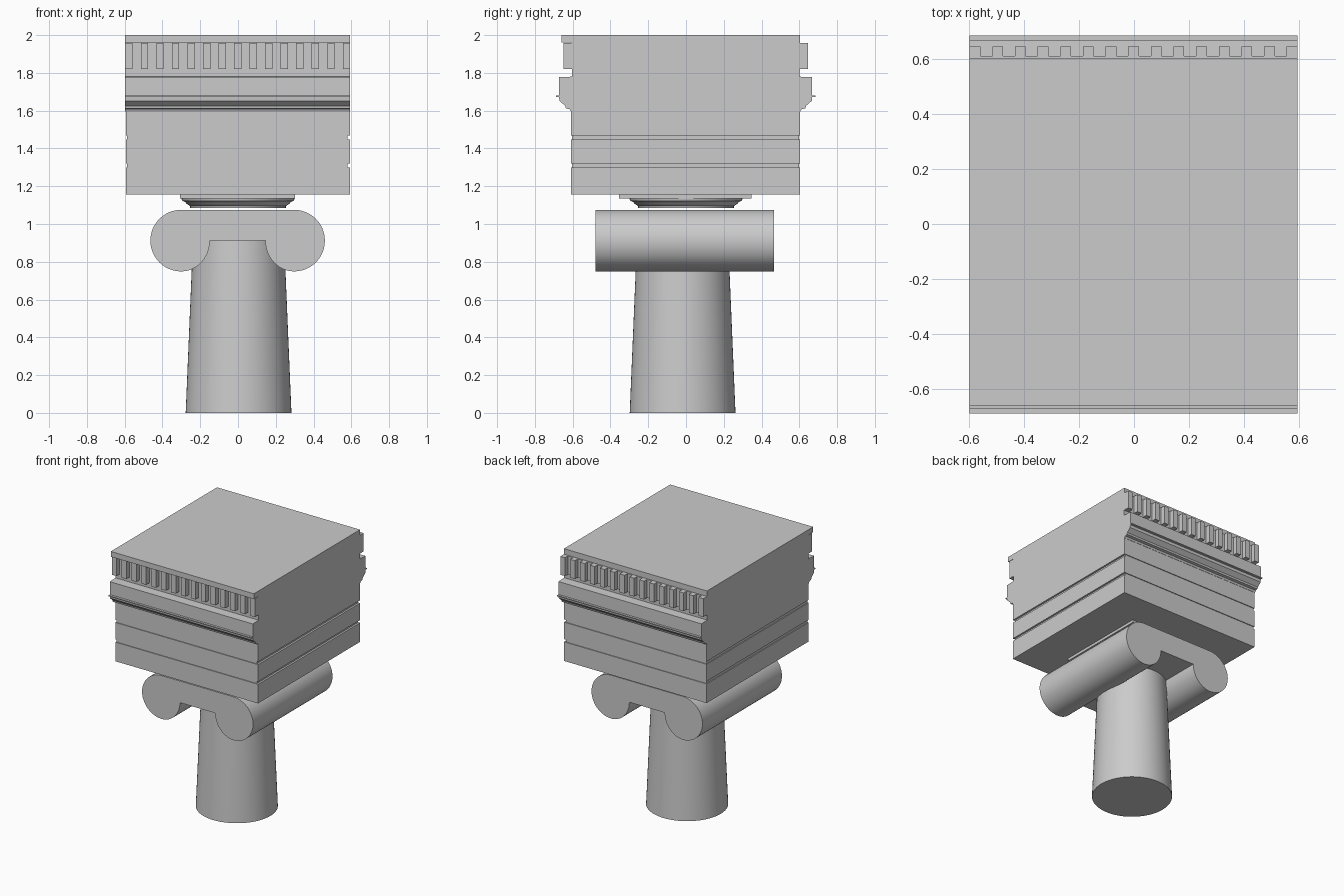
import bpy, bmesh, math

if "Cube" in bpy.data.objects:
    bpy.data.objects.remove(bpy.data.objects["Cube"])


def finish(name, bm, smooth=False):
    bmesh.ops.recalc_face_normals(bm, faces=bm.faces)
    me = bpy.data.meshes.new(name)
    bm.to_mesh(me)
    bm.free()
    ob = bpy.data.objects.new(name, me)
    bpy.context.collection.objects.link(ob)
    if smooth:
        bpy.ops.object.select_all(action='DESELECT')
        ob.select_set(True)
        bpy.context.view_layer.objects.active = ob
        bpy.ops.object.shade_smooth_by_angle(angle=math.radians(35))
    return ob


def add_box(bm, x0, x1, y0, y1, z0, z1):
    vs = bmesh.ops.create_cube(bm, size=1)['verts']
    for v in vs:
        v.co.x = x0 if v.co.x < 0 else x1
        v.co.y = y0 if v.co.y < 0 else y1
        v.co.z = z0 if v.co.z < 0 else z1


def box(name, *dims):
    bm = bmesh.new()
    add_box(bm, *dims)
    return finish(name, bm)


def prism(name, points, offset, smooth=False):
    """Close a planar outline and extrude it along offset."""
    bm = bmesh.new()
    face = bm.faces.new([bm.verts.new(p) for p in points])
    new = bmesh.ops.extrude_face_region(bm, geom=[face], use_keep_orig=True)['geom']
    bmesh.ops.translate(bm, vec=offset, verts=[g for g in new if isinstance(g, bmesh.types.BMVert)])
    return finish(name, bm, smooth)


def lathe(name, profile, centre, n=64):
    """Spin (radius, z) points and cap both ends."""
    bm = bmesh.new()
    rings = [[bm.verts.new((centre[0] + r * math.cos(2 * math.pi * i / n),
                            centre[1] + r * math.sin(2 * math.pi * i / n), z))
              for i in range(n)] for r, z in profile]
    for a, b in zip(rings, rings[1:]):
        for i in range(n):
            j = (i + 1) % n
            bm.faces.new((a[i], a[j], b[j], b[i]))
    bm.faces.new(rings[0])
    bm.faces.new(rings[-1])
    return finish(name, bm, True)


# Tapered shaft
lathe("column_shaft", [(0.28, 0), (0.248, 0.76), (0.24, 0.915)], (0.003, -0.018))

# Scroll capital: two round rolls joined by a flat band
R, CX, CZ, N = 0.163, 0.299, 0.912, 36
outline = []
for i in range(N + 1):                       # right roll, top round to inner side
    a = math.pi / 2 - 1.5 * math.pi * i / N
    outline.append((CX + (R if math.cos(a) > 0 else 0.152) * math.cos(a), CZ + R * math.sin(a)))
outline += [(-x, z) for x, z in reversed(outline)]
prism("scroll_capital", [(x - 0.002, -0.478, z) for x, z in outline], (0, 0.945, 0), True)

# Round moulding and abacus plate under the beam
lathe("neck_moulding", [(0.253, 1.085), (0.253, 1.095), (0.262, 1.1), (0.272, 1.107), (0.28, 1.117),
                        (0.294, 1.122), (0.298, 1.13), (0.298, 1.136)], (0, 0))
box("abacus", -0.307, 0.303, -0.355, 0.348, 1.135, 1.157)

# Three stacked beam bands separated by narrow grooves
for i, (z0, z1) in enumerate([(1.155, 1.299), (1.319, 1.447), (1.468, 1.597)]):
    box(f"beam_band_{i + 1}", -0.594, 0.594, -0.61, 0.603, z0, z1)
for i, (z0, z1) in enumerate([(1.299, 1.319), (1.447, 1.468)]):
    box(f"beam_groove_{i + 1}", -0.588, 0.58, -0.604, 0.597, z0, z1)

# Upper block with moulded front and back, and a top ledge on the front only
side = [(0.60, 1.78), (0.668, 1.777), (0.668, 1.68), (0.685, 1.68), (0.685, 1.673),
        (0.668, 1.673), (0.666, 1.652), (0.635, 1.625), (0.632, 1.612), (0.612, 1.608), (0.605, 1.595)]
back = [(0.603, 2.0)] + side
front = [(-0.66, 2.0), (-0.66, 1.96), (-0.605, 1.96)] + [(-y - 0.004, z) for y, z in side]
profile = back + front[::-1]
prism("moulded_upper_block", [(-0.597, y, z) for y, z in profile], (1.191, 0, 0))

# Rows of dentils on thin backing strips
COUNT, WIDTH, X0, X1 = 15, 0.039, -0.597, 0.594
for name, inner, face, tip in (("front_dentils", -0.6, -0.611, -0.648),
                               ("back_dentils", 0.6, 0.611, 0.646)):
    bm = bmesh.new()
    add_box(bm, X0, X1, min(inner, face), max(inner, face), 1.82, 1.958)
    for i in range(COUNT):
        x = X0 + i * (X1 - X0 - WIDTH) / (COUNT - 1)
        add_box(bm, x, x + WIDTH, min(face, tip), max(face, tip), 1.82, 1.958)
    finish(name, bm)
